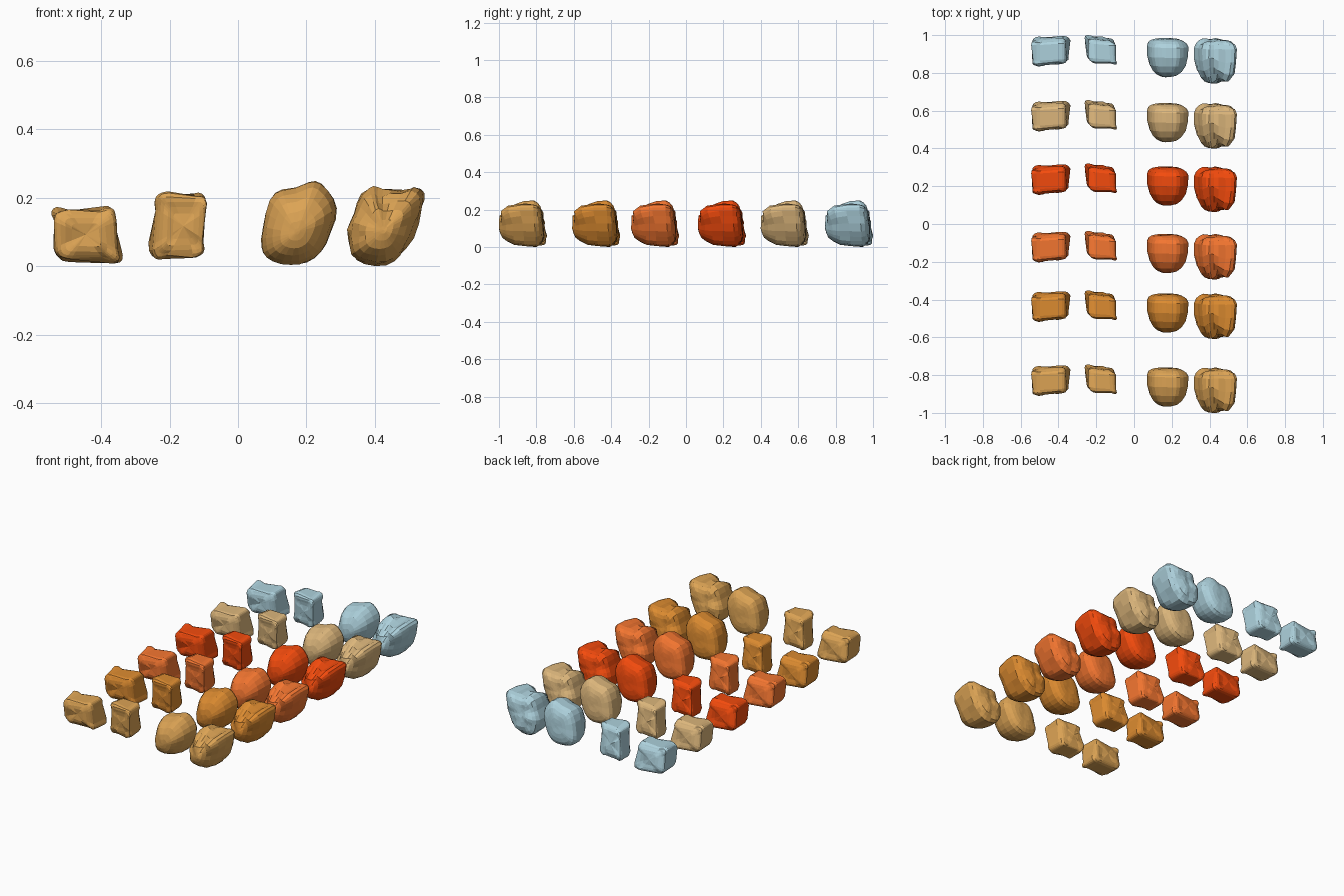
import bpy, bmesh
from math import sin, cos, pi, copysign
from mathutils import Vector, noise

if "Cube" in bpy.data.objects:
    bpy.data.objects.remove(bpy.data.objects["Cube"])

SIDES, STEPS = 28, 13


def spow(v, e):
    return copysign(abs(v) ** e, v)


def block_outline(bl, br, tr, tl):
    """Rounded box with slightly hollow sides, blended between four corners."""
    bl, br, tr, tl = map(Vector, (bl, br, tr, tl))
    out = []
    for k in range(SIDES):
        a = 2 * pi * (k + .5) / SIDES
        u, v = spow(cos(a), .3), spow(sin(a), .3)
        f = .95 + .09 * (u * v) ** 2
        u, v = (1 + u * f) / 2, (1 + v * f) / 2
        out.append(bl.lerp(br, u).lerp(tl.lerp(tr, u), v))
    return out


def boulder_outline(*pts):
    """Closed spline through a few points."""
    p, n, out = [Vector(q) for q in pts], len(pts), []
    for k in range(SIDES):
        i, t = divmod(k * n / SIDES, 1)
        i = int(i)
        a, b, c, d = p[i - 1], p[i], p[(i + 1) % n], p[(i + 2) % n]
        out.append(b + ((c - a) * t + (2 * a - 5 * b + 4 * c - d) * t * t
                        + (3 * b - a - 3 * c + d) * t ** 3) / 2)
    return out


def rock_mesh(name, ring, front, wide, back, e_front, e_back, skew=0, shift=0, lean=0,
              drop=0, rough=.005, dents=()):
    """Swell the outline from the front tip to its widest depth and in again to the back."""
    c = sum(ring, Vector((0, 0))) / SIDES
    bm = bmesh.new()
    loops, tips = [], []
    for k in range(STEPS + 1):
        t = k / STEPS
        a = pi * t * t * (3 - 2 * t)
        w = cos(a)                                   # 1 at the front, -1 at the back
        e = e_front if w > 0 else e_back
        s = sin(a) ** e if 0 < k < STEPS else 0
        y = wide + spow(w, e) * ((front - wide) if w > 0 else (wide - back))
        dz = -drop * max(w, 0) ** 2
        if s == 0:
            tips.append(bm.verts.new((c.x + shift * w, y, c.y + dz)))
        else:
            loops.append([bm.verts.new((c.x + (q.x - c.x) * s + shift * w,
                                        y + s * (skew * (q.x - c.x) + lean * (q.y - c.y)),
                                        c.y + (q.y - c.y) * s + dz * (1 - s / 2))) for q in ring])
    for i in range(SIDES):
        j = (i + 1) % SIDES
        bm.faces.new((loops[0][i], loops[0][j], tips[0]))
        bm.faces.new((loops[-1][i], loops[-1][j], tips[1]))
        for r0, r1 in zip(loops, loops[1:]):
            bm.faces.new((r0[i], r0[j], r1[j], r1[i]))
    bmesh.ops.recalc_face_normals(bm, faces=bm.faces)
    bm.normal_update()
    # cracks and lumps on the front side
    for v in bm.verts:
        for start, end, radius, depth in dents:
            a, d = Vector(start), Vector(end) - Vector(start)
            q = Vector((v.co.x, v.co.z)) - a
            t = min(1, max(0, q.dot(d) / d.length_squared))
            dist = (q - d * t).length
            if v.co.y < wide and dist < radius:
                v.co.y += depth * (1 - dist / radius)
    # uneven stone surface
    moves = [v.normal * rough * (noise.noise(v.co * 22) - .15) for v in bm.verts]
    for v, m in zip(bm.verts, moves):
        v.co += m
        v.co.z = max(v.co.z, 0)
    me = bpy.data.meshes.new(name)
    bm.to_mesh(me)
    bm.free()
    return me


# four rock shapes, drawn for the rearmost row
rocks = [
    rock_mesh("wide_block_rock",
              block_outline((-.542, .013), (-.338, .006), (-.354, .174), (-.545, .172)),
              .846, .92, .986, .3, .3, skew=.06, lean=-.1, rough=.015),
    rock_mesh("tall_block_rock",
              block_outline((-.258, .018), (-.1, .022), (-.09, .214), (-.248, .213)),
              .853, .92, .986, .32, .32, skew=-.1, shift=.014, lean=-.08, rough=.015),
    rock_mesh("round_boulder",
              boulder_outline((.067, .08), (.1, .205), (.17, .23), (.235, .247),
                              (.289, .17), (.25, .05), (.18, .004), (.09, .018)),
              .777, .92, .983, .88, .65, lean=-.08, drop=.025, rough=.004),
    rock_mesh("cracked_boulder",
              boulder_outline((.32, .08), (.335, .16), (.385, .229), (.43, .222), (.525, .229),
                              (.543, .18), (.5, .06), (.44, .003), (.345, .012)),
              .746, .91, .98, .82, .65, lean=-.08, drop=.025, rough=.012,
              dents=[((.4, .23), (.455, .165), .035, .02),
                     ((.49, .2), (.51, .19), .05, -.025)]),
]

# six rows, back to front: y offset and colour
rows = {
    "blue": (0, (.42, .64, .72)),
    "pale_tan": (-.344, (.72, .47, .2)),
    "red": (-.68, (.9, .07, .004)),
    "orange": (-1.037, (.9, .18, .03)),
    "ochre": (-1.352, (.72, .26, .03)),
    "sand": (-1.744, (.72, .37, .09)),
}
for row, (dy, col) in rows.items():
    mat = bpy.data.materials.new(row + "_stone")
    mat.diffuse_color = (*col, 1)
    mat.use_nodes = True
    mat.node_tree.nodes["Principled BSDF"].inputs["Base Color"].default_value = mat.diffuse_color
    for base in rocks:
        me = base.copy()
        me.materials.append(mat)
        ob = bpy.data.objects.new(f"{row}_{base.name}", me)
        ob.location.y = dy
        bpy.context.collection.objects.link(ob)
for base in rocks:
    bpy.data.meshes.remove(base)
